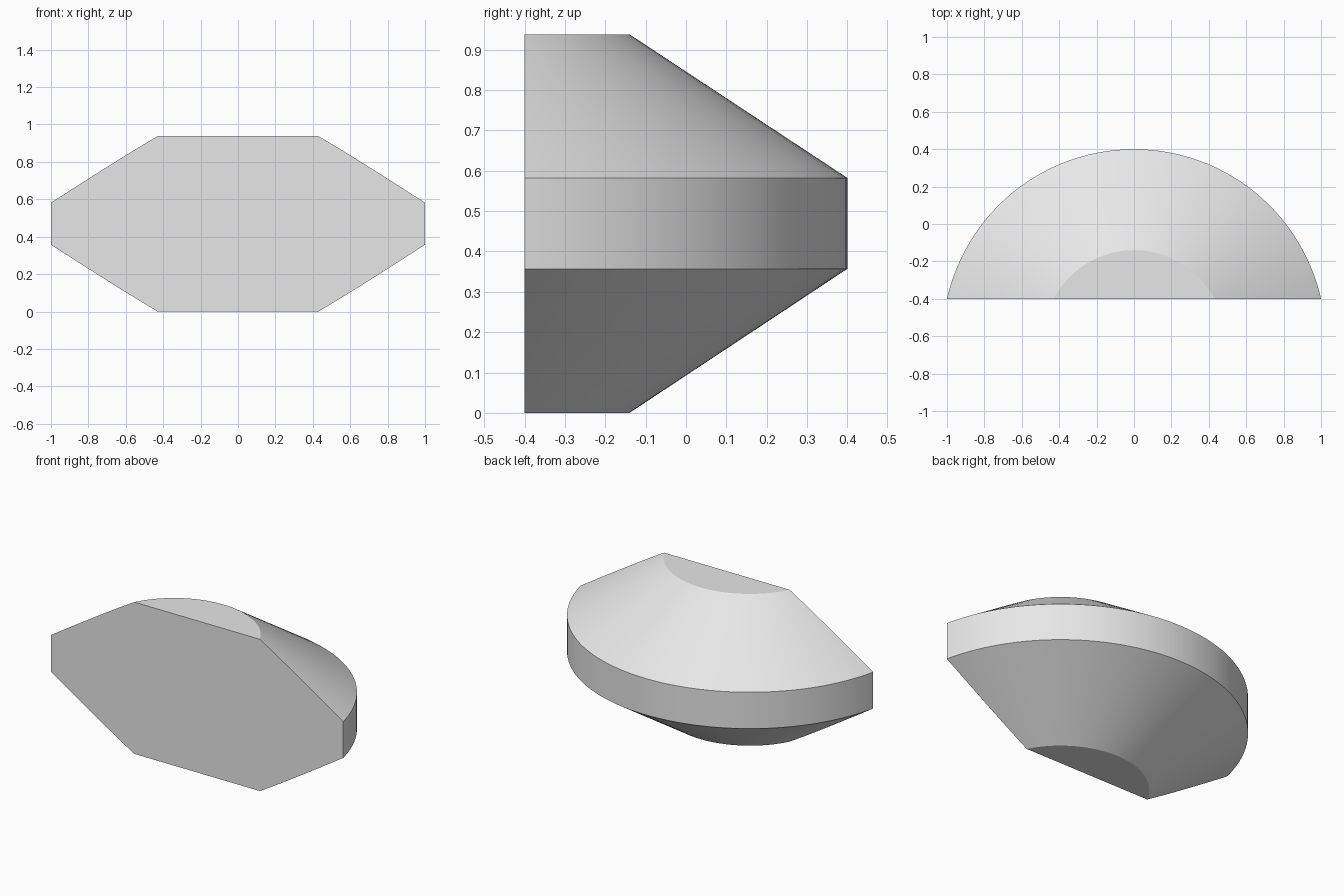
import bpy, bmesh, math
from mathutils import Matrix

cube = bpy.data.objects.get("Cube")
if cube:
    bpy.data.objects.remove(cube, do_unlink=True)

grey = bpy.data.materials.new("light grey")
grey.use_nodes = True
colour = (0.8, 0.8, 0.8, 1.0)
grey.diffuse_color = colour
grey.node_tree.nodes["Principled BSDF"].inputs["Base Color"].default_value = colour

SEGMENTS = 128
AXIS_Y, FRONT_Y = -0.625, -0.4
PROFILE = [(0.485, 0), (1.025, 0.357), (1.025, 0.582), (0.485, 0.938)]

# Bevelled drum: turn the rim profile around the axis, then cap both ends
bm = bmesh.new()
rings = []
for radius, height in PROFILE:
    ring = bmesh.ops.create_circle(
        bm, segments=SEGMENTS, radius=radius,
        matrix=Matrix.Translation((0, AXIS_Y, height)))["verts"]
    rings.append(ring)
for low, high in zip(rings, rings[1:]):
    for i in range(SEGMENTS):
        j = (i + 1) % SEGMENTS
        bm.faces.new((low[i], low[j], high[j], high[i]))
bm.faces.new(rings[0])
bm.faces.new(rings[-1])

# Slice off the front and close it with one flat face
cut = bmesh.ops.bisect_plane(
    bm, geom=bm.verts[:] + bm.edges[:] + bm.faces[:],
    plane_co=(0, FRONT_Y, 0), plane_no=(0, -1, 0), clear_outer=True)
edges = [e for e in cut["geom_cut"] if isinstance(e, bmesh.types.BMEdge)]
bmesh.ops.contextual_create(bm, geom=edges)
bmesh.ops.recalc_face_normals(bm, faces=bm.faces[:])

mesh = bpy.data.meshes.new("drum_segment")
bm.to_mesh(mesh)
bm.free()
mesh.materials.append(grey)
drum = bpy.data.objects.new("drum_segment", mesh)
bpy.context.collection.objects.link(drum)

# Smooth the curved bands, keep the rims crisp
bpy.ops.object.select_all(action="DESELECT")
drum.select_set(True)
bpy.context.view_layer.objects.active = drum
bpy.ops.object.shade_smooth_by_angle(angle=math.radians(25))
